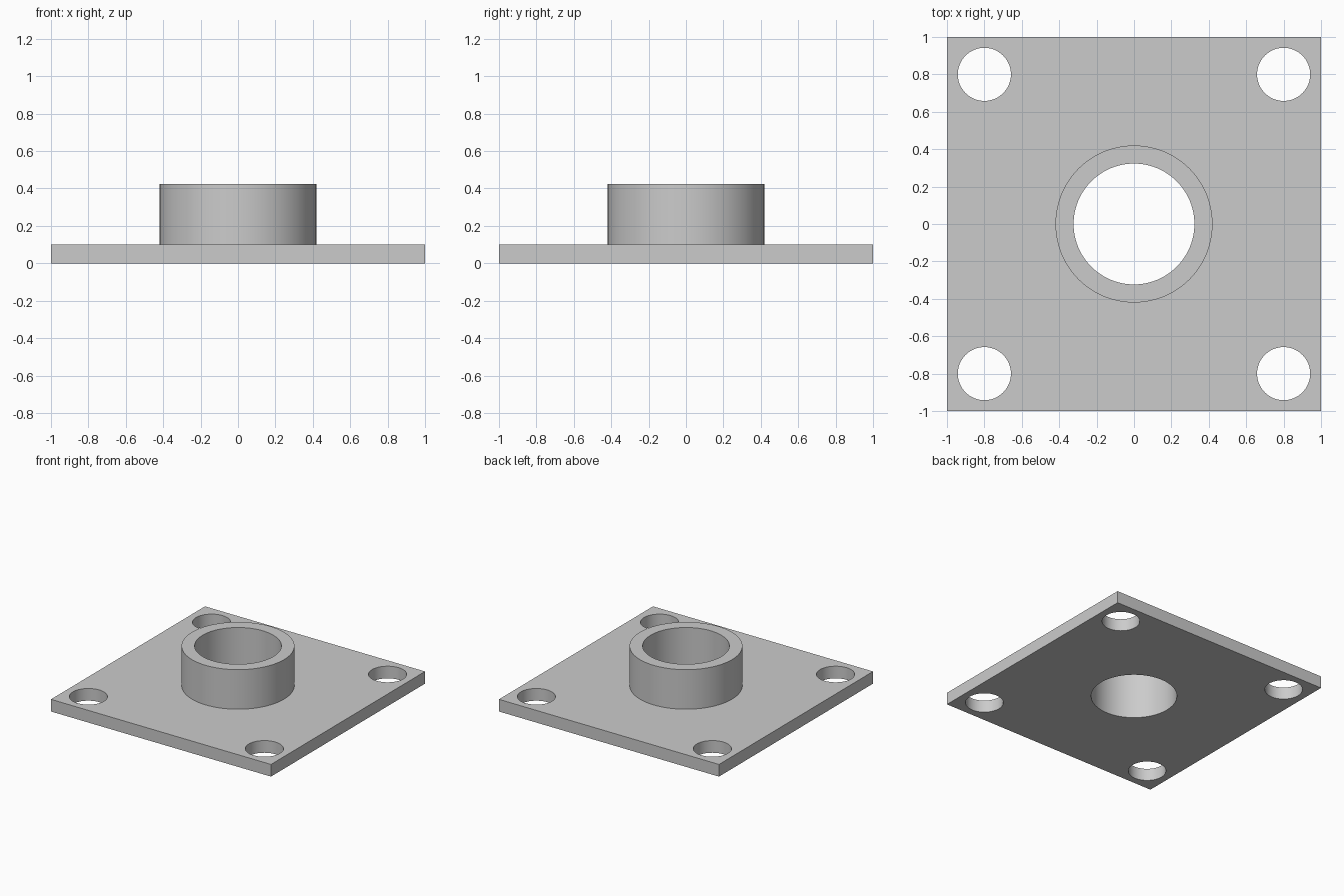
import bpy

cube = bpy.data.objects.get("Cube")
if cube:
    bpy.data.objects.remove(cube, do_unlink=True)

PLATE_H, TOP = 0.1, 0.425
COLLAR_R, BORE_R = 0.42, 0.323
HOLE_R, HOLE_POS = 0.142, 0.8

grey = bpy.data.materials.new("light_grey")
grey.use_nodes = True
colour = (0.6, 0.6, 0.6, 1)
grey.diffuse_color = colour
grey.node_tree.nodes["Principled BSDF"].inputs["Base Color"].default_value = colour


def cylinder(name, radius, z0, z1, x=0, y=0, sides=96):
    bpy.ops.mesh.primitive_cylinder_add(
        vertices=sides, radius=radius, depth=z1 - z0, location=(x, y, (z0 + z1) / 2))
    ob = bpy.context.object
    ob.name = name
    ob.data.materials.append(grey)
    return ob


def combine(target, tool, operation):
    """Apply a boolean to the target and discard the tool."""
    tool.hide_render = True
    mod = target.modifiers.new(tool.name, "BOOLEAN")
    mod.object, mod.operation, mod.solver = tool, operation, "EXACT"
    bpy.context.view_layer.objects.active = target
    bpy.ops.object.modifier_apply(modifier=mod.name)
    bpy.data.objects.remove(tool, do_unlink=True)


# Square base plate
bpy.ops.mesh.primitive_cube_add(size=1, location=(0, 0, PLATE_H / 2))
flange = bpy.context.object
flange.name = "flange_plate_with_collar"
flange.scale = (2, 2, PLATE_H)
bpy.ops.object.transform_apply(location=True, rotation=False, scale=True)
flange.data.materials.append(grey)

# Raised collar, then the bore through collar and plate
combine(flange, cylinder("collar", COLLAR_R, PLATE_H / 2, TOP), "UNION")
combine(flange, cylinder("bore_cutter", BORE_R, -0.1, TOP + 0.1), "DIFFERENCE")

# Four corner bolt holes
for x in (-HOLE_POS, HOLE_POS):
    for y in (-HOLE_POS, HOLE_POS):
        combine(flange, cylinder("bolt_hole_cutter", HOLE_R, -0.1, PLATE_H + 0.1, x, y, 64),
                "DIFFERENCE")

# Smooth round walls with crisp rims
bpy.ops.object.select_all(action="DESELECT")
flange.select_set(True)
bpy.context.view_layer.objects.active = flange
bpy.ops.object.shade_smooth_by_angle(angle=0.52)
